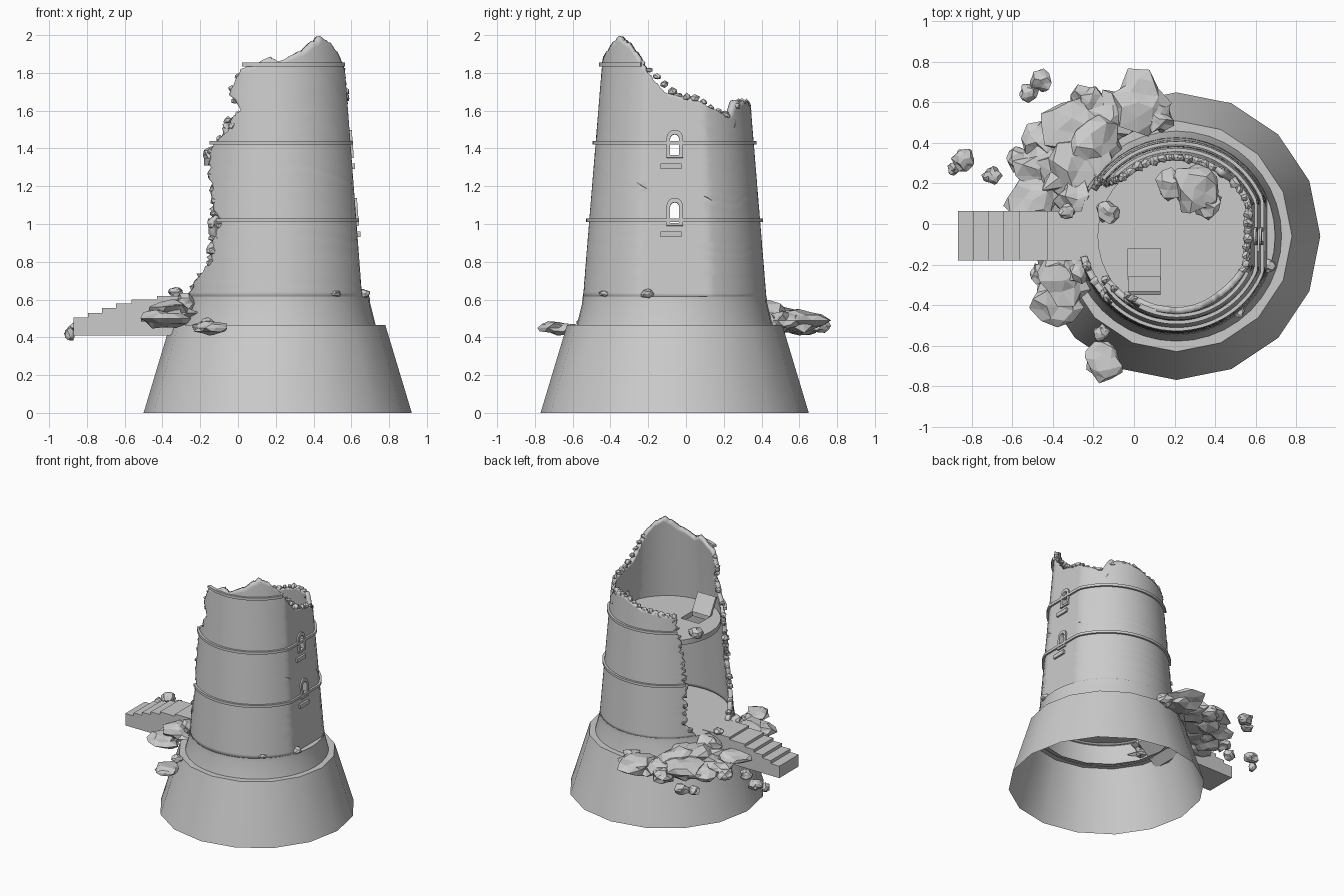
import bpy, bmesh, math, random
from mathutils import Vector, Matrix

random.seed(4)
if "Cube" in bpy.data.objects:
    bpy.data.objects.remove(bpy.data.objects["Cube"])

CX, CY = 0.21, -0.06          # tower axis
FLAT = math.radians(23)       # half angle of the flat window panel

stone = bpy.data.materials.new("grey stone")
stone.use_nodes = True
stone.diffuse_color = (0.6, 0.6, 0.6, 1)
stone.node_tree.nodes["Principled BSDF"].inputs["Base Color"].default_value = (0.6, 0.6, 0.6, 1)


def finish(name, bm, smooth=False):
    me = bpy.data.meshes.new(name)
    bm.to_mesh(me)
    bm.free()
    ob = bpy.data.objects.new(name, me)
    bpy.context.collection.objects.link(ob)
    me.materials.append(stone)
    if smooth:
        bpy.ops.object.select_all(action="DESELECT")
        ob.select_set(True)
        bpy.context.view_layer.objects.active = ob
        bpy.ops.object.shade_smooth_by_angle(angle=math.radians(35))
    return ob


def lerp(table, t):
    if t <= table[0][0]:
        return table[0][1]
    for (a, p), (b, q) in zip(table, table[1:]):
        if t <= b:
            return p + (q - p) * (t - a) / (b - a)
    return table[-1][1]


def radius(z):
    return 0.485 - 0.082 * (z - 0.62)


def on_wall(deg, z, out=0.0):
    a = math.radians(deg)
    r = radius(z) + out
    if abs(a) < FLAT:
        r *= math.cos(FLAT) / math.cos(a)
    return Vector((CX + r * math.cos(a), CY + r * math.sin(a), z))


def grid(bm, rows, close=False):
    vs = [[bm.verts.new(p) for p in row] for row in rows]
    n = len(rows[0])
    for lo, hi in zip(vs, vs[1:]):
        for i in range(n if close else n - 1):
            j = (i + 1) % n
            bm.faces.new((lo[i], lo[j], hi[j], hi[i]))
    return vs


def revolve(name, profile, sides):
    bm = bmesh.new()
    rows = [[(CX + r * math.cos(k * math.tau / sides), CY + r * math.sin(k * math.tau / sides), z)
             for k in range(sides)] for r, z in profile]
    vs = grid(bm, rows, True)
    return bm, vs


def boxed(name, loc, size, rot=0.0, axis="X"):
    bm = bmesh.new()
    m = Matrix.Translation(loc) @ Matrix.Rotation(rot, 4, axis) @ Matrix.Diagonal((*size, 1))
    bmesh.ops.create_cube(bm, size=1, matrix=m)
    return finish(name, bm)


def cut(target, cutter):
    cutter.hide_render = True
    cutter.hide_set(True)
    mod = target.modifiers.new("opening", "BOOLEAN")
    mod.operation, mod.solver, mod.object = "DIFFERENCE", "EXACT", cutter


def rock(name, loc, size, rough=0.3, detail=2):
    bm = bmesh.new()
    bmesh.ops.create_icosphere(bm, subdivisions=detail, radius=1)
    turn = Matrix.Rotation(random.uniform(0, 6), 3, "Z")
    for v in bm.verts:
        v.co = turn @ (v.co * random.uniform(1 - rough, 1 + rough))
        v.co = Vector(loc) + Vector([c * s for c, s in zip(v.co, size)])
    return finish(name, bm)


# Sloping base and stepped plinth with the lower floor
bm, _ = revolve("base", [(0.71, 0), (0.57, 0.465), (0.50, 0.465)], 16)
finish("base", bm, True)
bm, vs = revolve("plinth", [(0.52, 0.46), (0.49, 0.58), (0.487, 0.615)], 40)
bm.faces.new(vs[-1])
finish("plinth", bm, True)

# Broken tower wall: ragged side edges and crest
FRONT = [(0.62, -168), (0.7, -155), (0.8, -140), (1.0, -133), (1.2, -144), (1.35, -150), (1.42, -147),
         (1.5, -129), (1.6, -121), (1.7, -131), (1.8, -123), (1.9, -112)]
BACK = [(0.62, 150), (0.7, 140), (1.0, 143), (1.2, 140), (1.43, 136), (1.6, 130)]
CREST = [(-120, 1.83), (-108, 1.86), (-102, 1.89), (-92, 1.87), (-75, 1.93), (-58, 2.0), (-48, 1.97),
         (-28, 1.86), (-20, 1.82), (0, 1.7), (20, 1.67), (38, 1.6), (48, 1.58), (58, 1.66),
         (80, 1.65), (100, 1.6), (132, 1.56)]
COLS, ROWS = 110, 44
tops = [lerp(CREST, -120 + 252 * i / COLS) + random.uniform(-0.012, 0.0) for i in range(COLS + 1)]
jag = [[random.uniform(-3, 3) for j in range(ROWS + 1)] for side in range(2)]
rows = []
for j in range(ROWS + 1):
    row = []
    for i in range(COLS + 1):
        u = i / COLS
        z = 0.61 + (tops[i] - 0.61) * j / ROWS
        a, b = lerp(FRONT, z) + jag[0][j], lerp(BACK, z) + jag[1][j]
        row.append(on_wall(a + (b - a) * u, z))
    rows.append(row)
bm = bmesh.new()
grid(bm, rows)
wall = finish("tower_wall", bm, True)
thick = wall.modifiers.new("thickness", "SOLIDIFY")
thick.thickness, thick.offset = 0.032, -1

# String courses around the wall
for name, z, a, b in (("lower_band", 1.02, -134, 142), ("middle_band", 1.43, -146, 135),
                      ("top_band", 1.845, -118, -27)):
    bm = bmesh.new()
    n = 64
    section = [(-0.01, -0.01), (0.016, -0.01), (0.016, 0.01), (-0.01, 0.01)]
    rows = []
    for k in range(n + 1):
        deg = a + (b - a) * k / n
        rows.append([on_wall(deg, z, o) + Vector((0, 0, h)) for o, h in section])
    vs = grid(bm, rows, True)
    bm.faces.new(vs[0])
    bm.faces.new(vs[-1])
    bmesh.ops.recalc_face_normals(bm, faces=bm.faces)
    finish(name, bm, True)


# Arched windows on the flat panel
def arch(half, low, spring, x, z):
    pts = [(-half, low), (half, low)]
    pts += [(half * math.cos(t * math.pi / 10), spring + half * math.sin(t * math.pi / 10)) for t in range(11)]
    return [Vector((x - 0.075 * h, CY + y, z + h)) for y, h in pts]


for label, z in (("lower", 0.99), ("upper", 1.35)):
    x = CX + radius(z) * math.cos(FLAT)
    bm = bmesh.new()
    inner = arch(0.024, 0.015, 0.1, x, z)
    face = bm.faces.new([bm.verts.new(p - Vector((0.1, 0, 0))) for p in inner])
    ext = bmesh.ops.extrude_face_region(bm, geom=[face])
    bmesh.ops.translate(bm, vec=(0.2, 0, 0), verts=[v for v in ext["geom"] if isinstance(v, bmesh.types.BMVert)])
    bmesh.ops.recalc_face_normals(bm, faces=bm.faces)
    cut(wall, finish(label + "_window_cutter", bm))
    bm = bmesh.new()
    grid(bm, [arch(0.043, 0, 0.105, x, z), inner], True)
    frame = finish(label + "_window_frame", bm)
    mod = frame.modifiers.new("depth", "SOLIDIFY")
    mod.thickness, mod.offset = 0.024, 0
    boxed(label + "_window_corbel", (x + 0.004, CY - 0.02, z - 0.045), (0.03, 0.11, 0.03))

# Upper floor with open trapdoor
bm, vs = revolve("floor", [(0.39, 1.31), (0.39, 1.35)], 40)
bm.faces.new(vs[-1])
bm.faces.new(list(reversed(vs[0])))
floor = finish("upper_floor", bm, True)
cut(floor, boxed("trapdoor_cutter", (0.05, -0.195, 1.33), (0.16, 0.15, 0.2)))
boxed("trapdoor_lid", (0.05, -0.305, 1.41), (0.16, 0.02, 0.15), math.radians(30))

# Entrance stair
steps = [(-0.87, 0.505), (-0.795, 0.53), (-0.72, 0.555), (-0.645, 0.578), (-0.565, 0.6), (-0.43, 0.618)]
outline = [(-0.87, 0.41)]
last = 0.41
for x, z in steps:
    outline += [(x, z)] if x == -0.87 else [(x, last), (x, z)]
    last = z
outline += [(-0.19, last), (-0.19, 0.56), (-0.36, 0.41)]
bm = bmesh.new()
side = bm.faces.new([bm.verts.new((x, -0.18, z)) for x, z in outline])
ext = bmesh.ops.extrude_face_region(bm, geom=[side])
bmesh.ops.translate(bm, vec=(0, 0.245, 0), verts=[v for v in ext["geom"] if isinstance(v, bmesh.types.BMVert)])
bmesh.ops.recalc_face_normals(bm, faces=bm.faces)
finish("entrance_stair", bm)

# Collapsed rubble heaps outside: x, y, z, spread, height
heap = [(0.02, 0.6, 0.49, 0.14, 0.06), (-0.1, 0.53, 0.48, 0.12, 0.06), (-0.22, 0.6, 0.47, 0.08, 0.05),
        (-0.3, 0.45, 0.5, 0.14, 0.07), (-0.43, 0.42, 0.47, 0.1, 0.05), (-0.33, 0.26, 0.53, 0.14, 0.07),
        (-0.48, 0.27, 0.48, 0.11, 0.05), (-0.2, 0.37, 0.53, 0.13, 0.07), (-0.28, 0.12, 0.56, 0.1, 0.06),
        (-0.5, 0.12, 0.5, 0.12, 0.04), (0.12, 0.52, 0.49, 0.07, 0.05), (-0.57, 0.32, 0.46, 0.06, 0.04),
        (-0.34, -0.28, 0.53, 0.12, 0.06), (-0.38, -0.37, 0.5, 0.11, 0.05), (-0.27, -0.22, 0.58, 0.07, 0.05),
        (-0.46, -0.24, 0.5, 0.05, 0.03)]
for i, (x, y, z, s, h) in enumerate(heap):
    rock(f"rubble_{i}", (x, y, z), (s, s, h), 0.33)

# Loose boulders around the base and on the upper floor
loose = [(-0.15, -0.68, 0.45, 0.09, 0.035), (-0.16, -0.54, 0.47, 0.04, 0.03), (-0.46, 0.71, 0.46, 0.055, 0.04),
         (-0.52, 0.65, 0.44, 0.045, 0.03), (-0.84, 0.32, 0.45, 0.055, 0.035), (-0.89, 0.27, 0.42, 0.03, 0.035),
         (-0.7, 0.24, 0.46, 0.045, 0.035), (0.66, -0.2, 0.63, 0.035, 0.025), (0.52, -0.43, 0.63, 0.03, 0.015),
         (0.3, 0.18, 1.38, 0.12, 0.07), (0.19, 0.2, 1.37, 0.08, 0.05), (0.36, 0.1, 1.37, 0.07, 0.05),
         (-0.13, 0.06, 1.37, 0.055, 0.04), (-0.33, 0.06, 0.64, 0.035, 0.025)]
for i, (x, y, z, s, h) in enumerate(loose):
    rock(f"boulder_{i}", (x, y, z), (s, s, h), 0.25)

# Broken stones along the torn edges and crest
spots = []
for k in range(18):
    z = 0.66 + k * 0.066
    spots.append(on_wall(lerp(FRONT, z), z, -0.016))
    if z < 1.56:
        spots.append(on_wall(lerp(BACK, z), z, -0.016))
for k in range(26):
    deg = -28 + 160 * k / 25
    spots.append(on_wall(deg, lerp(CREST, deg) - 0.012, -0.016))
for i, p in enumerate(spots):
    s = random.uniform(0.018, 0.03)
    rock(f"edge_stone_{i}", p, (s, s, s * 0.8), 0.3, 1)
